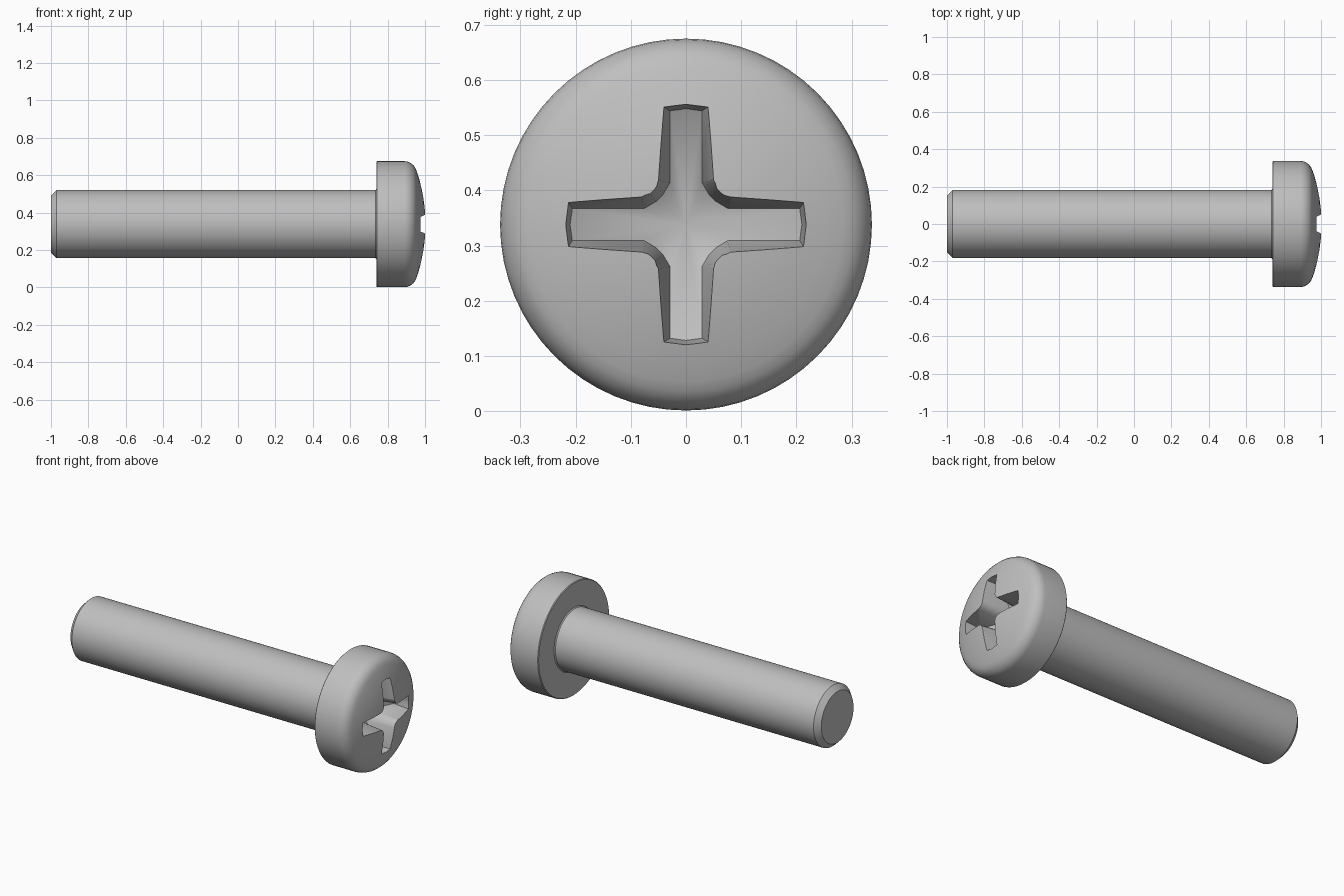
import bpy, bmesh, math
from mathutils import Vector

cube = bpy.data.objects.get("Cube")
if cube:
    bpy.data.objects.remove(cube, do_unlink=True)

AXIS_Z = 0.338      # height of the screw axis
APEX, DOME_R = 1.004, 0.85
SEGMENTS = 64

steel = bpy.data.materials.new("grey_steel")
steel.use_nodes = True
grey = (0.52, 0.52, 0.52, 1)
steel.diffuse_color = grey
steel.node_tree.nodes["Principled BSDF"].inputs["Base Color"].default_value = grey


def dome_x(r):
    return APEX - DOME_R + math.sqrt(DOME_R ** 2 - r ** 2)


def make_object(name, bm):
    bmesh.ops.recalc_face_normals(bm, faces=bm.faces)
    mesh = bpy.data.meshes.new(name)
    bm.to_mesh(mesh)
    bm.free()
    mesh.materials.append(steel)
    obj = bpy.data.objects.new(name, mesh)
    obj.location.z = AXIS_Z
    bpy.context.collection.objects.link(obj)
    return obj


def lathe(name, profile):
    """Spin (x, radius) points around the x axis; both ends lie on the axis."""
    bm = bmesh.new()
    verts = [bm.verts.new((x, 0, r)) for x, r in profile]
    edges = [bm.edges.new(pair) for pair in zip(verts, verts[1:])]
    bmesh.ops.spin(bm, geom=verts + edges, cent=(0, 0, 0), axis=(1, 0, 0),
                   angle=math.tau, steps=SEGMENTS)
    bmesh.ops.remove_doubles(bm, verts=bm.verts, dist=1e-5)
    return make_object(name, bm)


# Screw body: chamfered tip, shank, flat underside, rounded rim and domed top
profile = [(-1, 0), (-1, 0.152), (-0.97, 0.182), (0.735, 0.182), (0.74, 0.188),
           (0.74, 0.333), (0.744, 0.337), (0.89, 0.337), (0.905, 0.335),
           (0.922, 0.328), (0.937, 0.316), (0.947, 0.303)]
profile += [(dome_x(r), r) for r in (0.285, 0.25, 0.2, 0.15, 0.1, 0.05, 0)]
screw = lathe("screw_body", profile)

# Cross recess cutter: a tapered cross with a conical floor
FLOOR_X, FLOOR_SLOPE = 0.785, 0.48
top_arm = [(0.0, 0.218), (0.04, 0.213), (0.05, 0.08), (0.056, 0.065)]
low_arm = [(0.0, 0.210), (0.029, 0.206), (0.029, 0.076), (0.042, 0.054)]


def cross_outline(arm):
    """Mirror half an arm, then repeat it for four quarter turns."""
    half = [(-a, b) for a, b in reversed(arm[1:])] + arm
    points = []
    for turn in range(4):
        c, s = math.cos(turn * math.pi / 2), math.sin(turn * math.pi / 2)
        points += [(a * c + b * s, b * c - a * s) for a, b in half]
    return points


bm = bmesh.new()
mouth, floor = [], []
for upper, lower in zip(cross_outline(top_arm), cross_outline(low_arm)):
    r_up, r_low = math.hypot(*upper), math.hypot(*lower)
    up = Vector((dome_x(r_up), *upper))
    low = Vector((FLOOR_X + FLOOR_SLOPE * r_low, *lower))
    reach = (1.05 - low.x) / (up.x - low.x)
    mouth.append(bm.verts.new(low.lerp(up, reach)))
    floor.append(bm.verts.new(low))
centre = bm.verts.new((FLOOR_X, 0, 0))
for i in range(len(mouth)):
    j = (i + 1) % len(mouth)
    bm.faces.new((mouth[i], mouth[j], floor[j], floor[i]))
    bm.faces.new((floor[i], floor[j], centre))
bm.faces.new(mouth)
cutter = make_object("recess_cutter", bm)
cutter.hide_render = True

# Cut the recess and bake the result into the screw
cut = screw.modifiers.new("recess", 'BOOLEAN')
cut.operation = 'DIFFERENCE'
cut.solver = 'EXACT'
cut.object = cutter
bpy.context.view_layer.update()
graph = bpy.context.evaluated_depsgraph_get()
baked = bpy.data.meshes.new_from_object(screw.evaluated_get(graph))
screw.modifiers.clear()
screw.data = baked
bpy.data.objects.remove(cutter, do_unlink=True)

# Smooth the round surfaces and keep the machined edges crisp
bpy.ops.object.select_all(action='DESELECT')
screw.select_set(True)
bpy.context.view_layer.objects.active = screw
bpy.ops.object.shade_smooth_by_angle(angle=math.radians(28))
